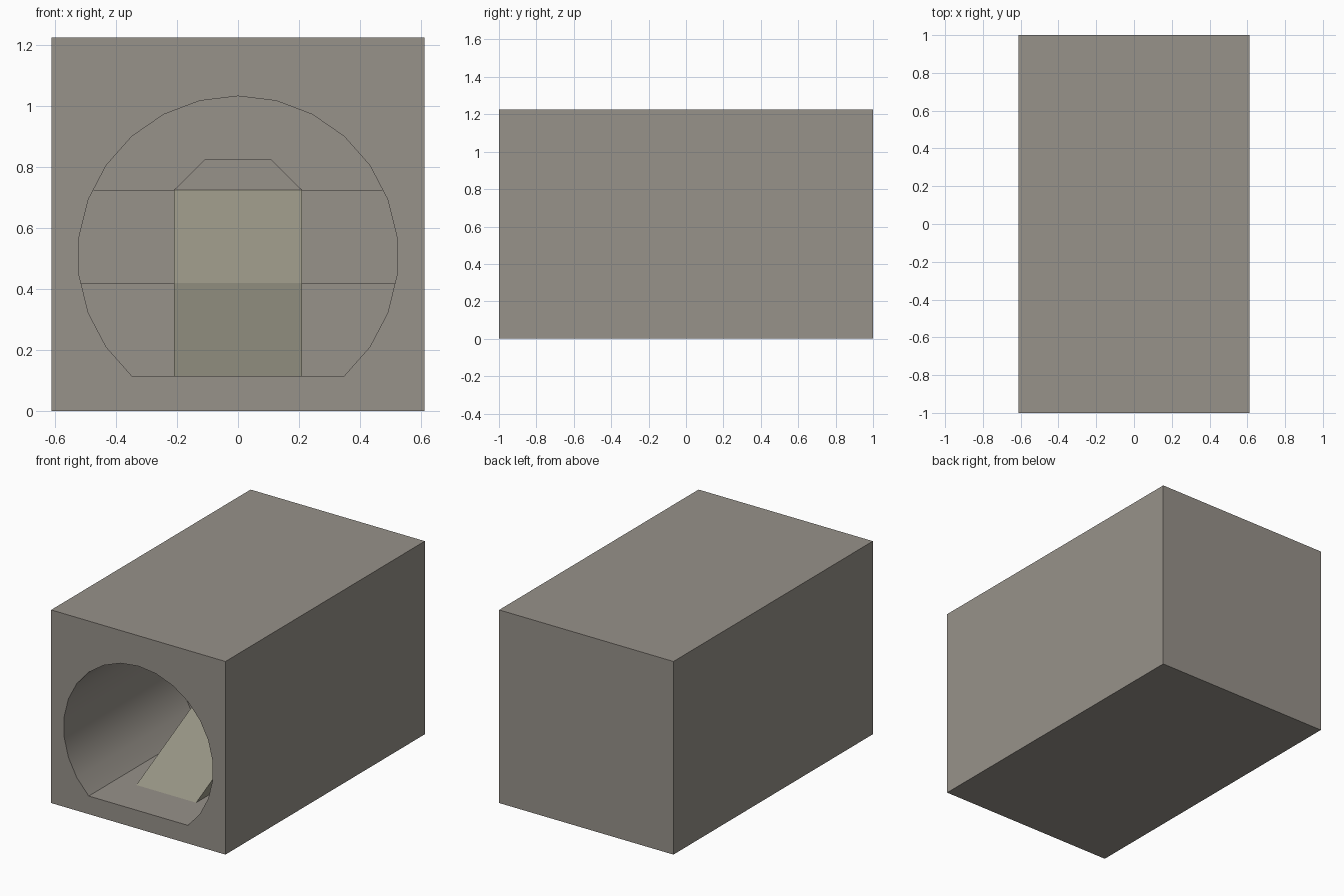
import bpy, bmesh, math
from mathutils import Vector

if "Cube" in bpy.data.objects:
    bpy.data.objects.remove(bpy.data.objects["Cube"])


def material(name, rgb):
    m = bpy.data.materials.new(name)
    m.diffuse_color = (*rgb, 1)
    m.use_nodes = True
    m.node_tree.nodes["Principled BSDF"].inputs["Base Color"].default_value = m.diffuse_color
    return m


STONE = material("grey stone", (0.31, 0.287, 0.254))
OLIVE = material("pale olive grey", (0.305, 0.293, 0.228))


def finish(bm, name, mats):
    bmesh.ops.recalc_face_normals(bm, faces=bm.faces)
    me = bpy.data.meshes.new(name)
    bm.to_mesh(me)
    bm.free()
    ob = bpy.data.objects.new(name, me)
    bpy.context.collection.objects.link(ob)
    for m in mats:
        me.materials.append(m)
    return ob


def extrude(bm, offset):
    r = bmesh.ops.extrude_face_region(bm, geom=bm.faces[:])
    verts = [g for g in r["geom"] if isinstance(g, bmesh.types.BMVert)]
    bmesh.ops.translate(bm, verts=verts, vec=offset)


# bore outline: 26-sided circle cut flat at the floor
R, CZ, FLOOR = 0.525, 0.508, 0.115
BORE = []
for k in range(-10, 11):
    a = math.radians(90) - k * math.tau / 26
    BORE.append((R * math.cos(a), CZ + R * math.sin(a)))
BOX = [(-0.612, 0), (0.612, 0), (0.612, 1.226), (-0.612, 1.226)]

# block with a bore running through it
bm = bmesh.new()
edges = []
for loop in (BOX, BORE):
    vs = [bm.verts.new((x, -1, z)) for x, z in loop]
    edges += [bm.edges.new((vs[i - 1], vs[i])) for i in range(len(vs))]
bmesh.ops.triangle_fill(bm, edges=edges, use_beauty=True, normal=(0, -1, 0))
extrude(bm, (0, 2, 0))
block = finish(bm, "tunnel_block", [STONE])
bpy.context.view_layer.objects.active = block
block.select_set(True)
bpy.ops.object.shade_smooth_by_angle(angle=math.radians(30))
block.select_set(False)


# stepped tiers closing the bore, each a third of its height
def tier(name, z0, z1, y0):
    bm = bmesh.new()
    bm.faces.new([bm.verts.new((x, y0, z)) for x, z in BORE])
    for z, side in ((z0, -1), (z1, 1)):
        bmesh.ops.bisect_plane(bm, geom=bm.verts[:] + bm.edges[:] + bm.faces[:],
                               plane_co=(0, 0, z), plane_no=Vector((0, 0, side)),
                               clear_outer=True)
    extrude(bm, (0, 1 - y0, 0))
    finish(bm, name, [STONE])


tier("lower_tier", 0.05, 0.42, 0.14)
tier("middle_tier", 0.42, 0.725, 0.57)
tier("back_wall", 0.725, 1.1, 0.98)

# two-slope ramp, steeper towards the top
bm = bmesh.new()
profile = [(-0.72, FLOOR), (-0.12, 0.42), (0.14, 0.725), (0.14, FLOOR)]
bm.faces.new([bm.verts.new((-0.21, y, z)) for y, z in profile])
extrude(bm, (0.42, 0, 0))
finish(bm, "ramp", [OLIVE])

# housing with chamfered top behind the ramp
bm = bmesh.new()
outline = [(-0.21, FLOOR), (0.21, FLOOR), (0.21, 0.725),
           (0.107, 0.827), (-0.107, 0.827), (-0.21, 0.725)]
bm.faces.new([bm.verts.new((x, 0.14, z)) for x, z in outline])
extrude(bm, (0, 0.85, 0))
finish(bm, "ramp_housing", [STONE])
